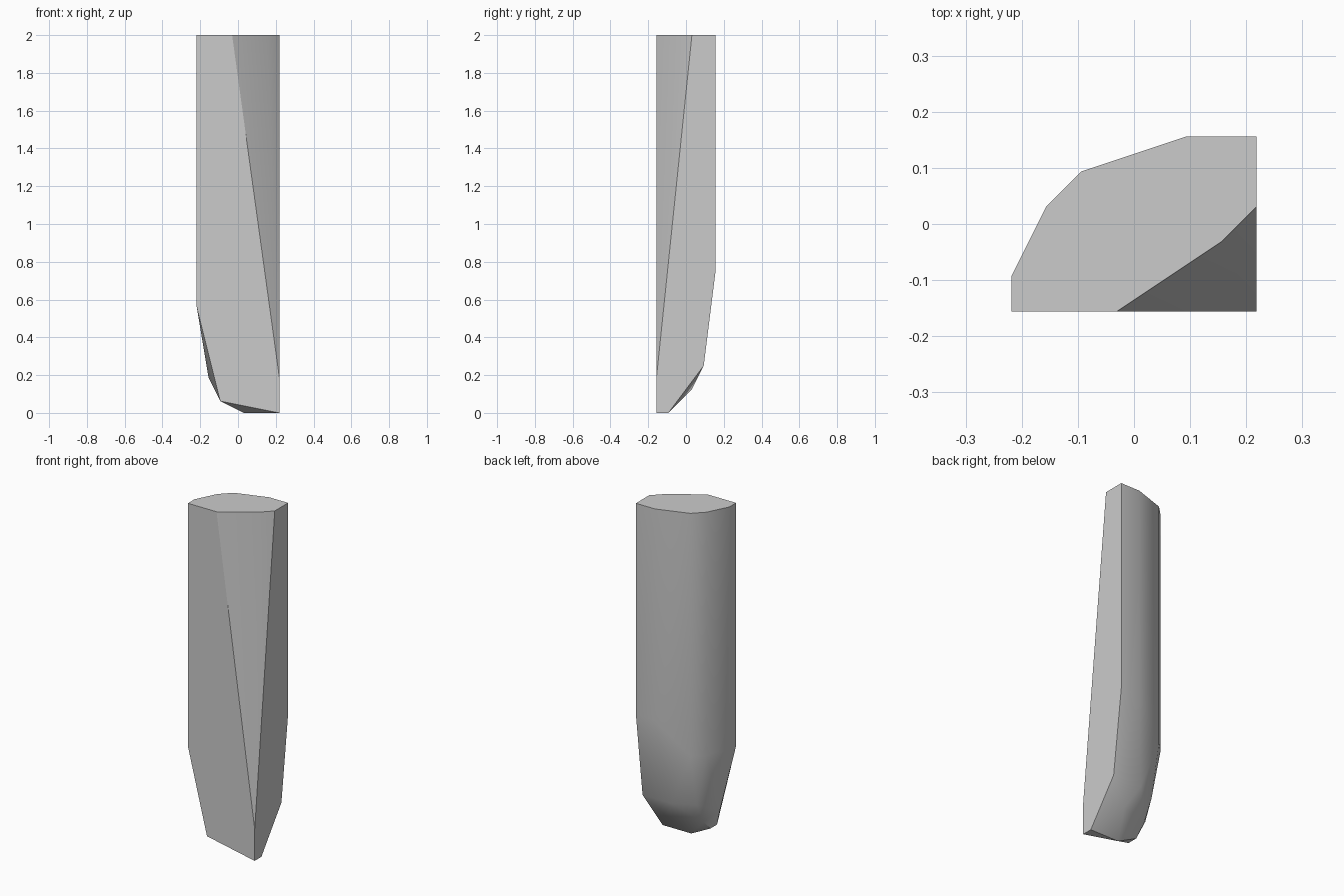
import bpy
import bmesh
import math

UNIT = 1 / 32      # every corner sits on a coarse grid
HEIGHT = 64

old_cube = bpy.data.objects.get("Cube")
if old_cube:
    bpy.data.objects.remove(old_cube, do_unlink=True)


def make_material(name, colour):
    material = bpy.data.materials.new(name)
    material.use_nodes = True
    material.diffuse_color = colour
    shader = next(n for n in material.node_tree.nodes if n.type == 'BSDF_PRINCIPLED')
    shader.inputs["Base Color"].default_value = colour
    return material


def make_hull(name, corners, material):
    """Wrap the corner points in a faceted skin with flat areas merged."""
    mesh = bpy.data.meshes.new(name)
    shell = bmesh.new()
    for corner in corners:
        shell.verts.new([value * UNIT for value in corner])
    bmesh.ops.convex_hull(shell, input=shell.verts)
    loose = [v for v in shell.verts if not v.link_faces]
    bmesh.ops.delete(shell, geom=loose, context='VERTS')
    bmesh.ops.dissolve_limit(shell, angle_limit=math.radians(0.5),
                             verts=shell.verts, edges=shell.edges)
    bmesh.ops.recalc_face_normals(shell, faces=shell.faces)
    shell.to_mesh(mesh)
    shell.free()
    mesh.materials.append(material)
    part = bpy.data.objects.new(name, mesh)
    bpy.context.collection.objects.link(part)
    return part


# Top outline (x, y) with the height at which each upright edge ends
upright_edges = [
    (-7, -5, 18), (-7, -3, 18), (-5, 1, 18), (-3, 3, 18), (3, 5, 24), (7, 5, 24),
]
# Top outline corners where the slanting front cut begins
cut_corners = [(7, 1), (5, -1), (-1, -5)]
# Corners of the rounded lower tip
tip = [
    (7, -5, 6), (7, -5, 0), (7, -3, 0), (1, -3, 0),
    (-3, -5, 2), (-3, -3, 2), (-3, -1, 4), (3, 1, 4),
    (-5, -3, 6), (-3, 1, 8), (1, 3, 8), (7, 3, 8),
]

corners = list(tip)
for x, y, foot in upright_edges:
    corners += [(x, y, foot), (x, y, HEIGHT)]
corners += [(x, y, HEIGHT) for x, y in cut_corners]

grey = make_material("plain grey", (0.6, 0.6, 0.6, 1))
shard = make_hull("stone_shard", corners, grey)

# Soft shading over the rounded back, crisp main edges
bpy.ops.object.select_all(action='DESELECT')
shard.select_set(True)
bpy.context.view_layer.objects.active = shard
bpy.ops.object.shade_smooth_by_angle(angle=math.radians(30))
